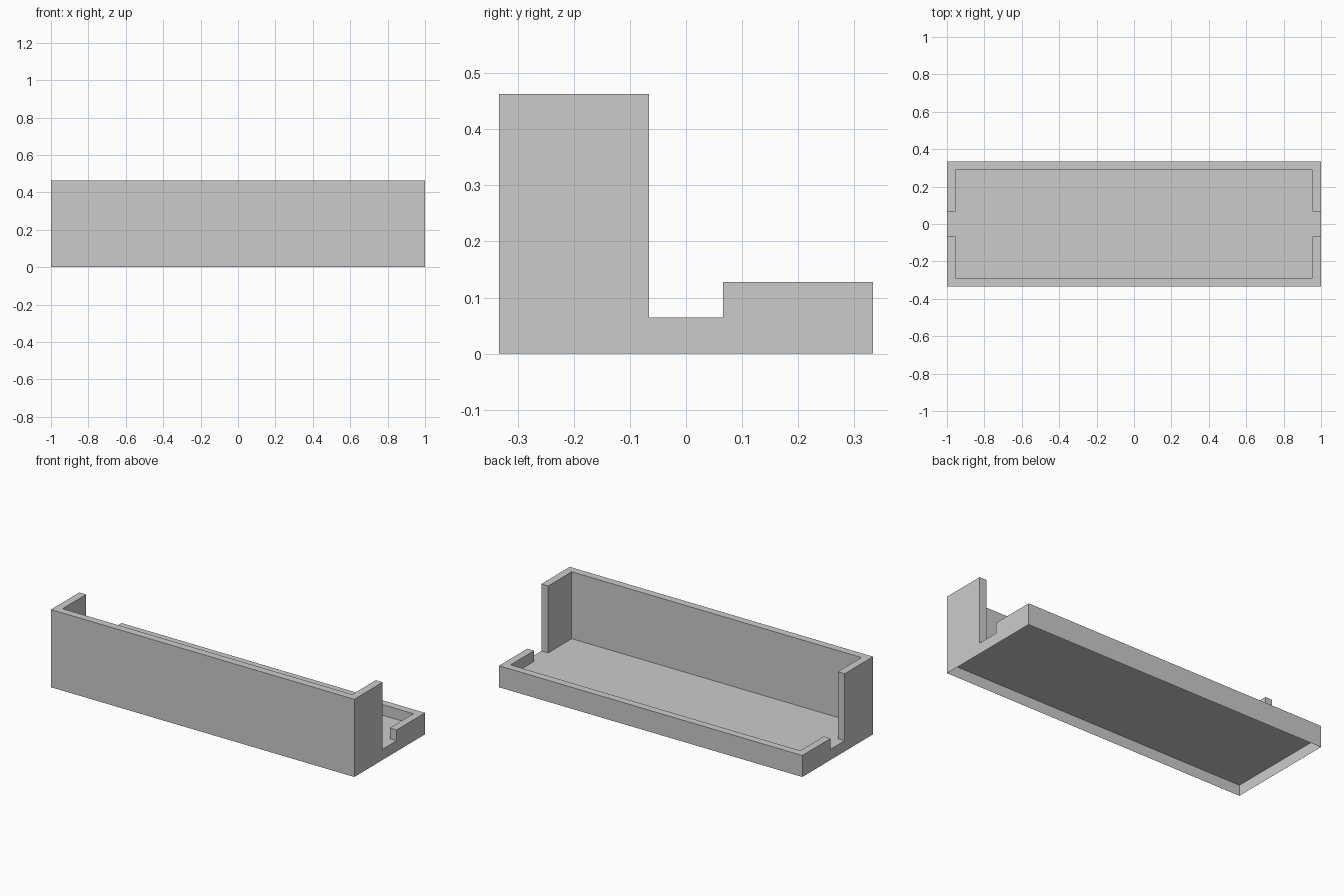
import bpy
import bmesh

# Remove the default cube
cube = bpy.data.objects.get("Cube")
if cube:
    bpy.data.objects.remove(cube, do_unlink=True)

HALF_X, HALF_Y = 1.0, 0.333
WALL = 0.045
GAP = 0.066
FLOOR_Z, BACK_Z, FRONT_Z = 0.064, 0.128, 0.463

grey = bpy.data.materials.new("light_grey")
grey.use_nodes = True
colour = (0.6, 0.6, 0.6, 1.0)
grey.diffuse_color = colour
grey.node_tree.nodes["Principled BSDF"].inputs["Base Color"].default_value = colour


def capped_skirt(name, outline, top, bottom):
    """Flat top face with sides dropped from its outline, open underneath."""
    bm = bmesh.new()
    face = bm.faces.new([bm.verts.new((x, y, top)) for x, y in outline])
    face.normal_update()
    if face.normal.z < 0:
        face.normal_flip()
    sides = bmesh.ops.extrude_edge_only(bm, edges=bm.edges[:])
    for v in sides["geom"]:
        if isinstance(v, bmesh.types.BMVert):
            v.co.z = bottom
    # Make every side agree with the upward-facing top
    bmesh.ops.recalc_face_normals(bm, faces=bm.faces[:])
    bm.normal_update()
    if face.normal.z < 0:
        bmesh.ops.reverse_faces(bm, faces=bm.faces[:])
    mesh = bpy.data.meshes.new(name)
    bm.to_mesh(mesh)
    bm.free()
    mesh.materials.append(grey)
    obj = bpy.data.objects.new(name, mesh)
    bpy.context.collection.objects.link(obj)
    return obj


def u_outline(side):
    """U-shaped wall plan; side is -1 for the front and 1 for the back."""
    inner = HALF_X - WALL
    half = [(HALF_X, GAP), (HALF_X, HALF_Y), (-HALF_X, HALF_Y), (-HALF_X, GAP),
            (-inner, GAP), (-inner, HALF_Y - WALL), (inner, HALF_Y - WALL), (inner, GAP)]
    return [(x, side * y) for x, y in half]


# Hollow base with the tray floor on top
rectangle = [(-HALF_X, -HALF_Y), (HALF_X, -HALF_Y), (HALF_X, HALF_Y), (-HALF_X, HALF_Y)]
capped_skirt("tray_base", rectangle, FLOOR_Z, 0.0)

# Tall front wall and low back lip, each returning along the ends
capped_skirt("front_wall", u_outline(-1), FRONT_Z, FLOOR_Z)
capped_skirt("back_lip", u_outline(1), BACK_Z, FLOOR_Z)
